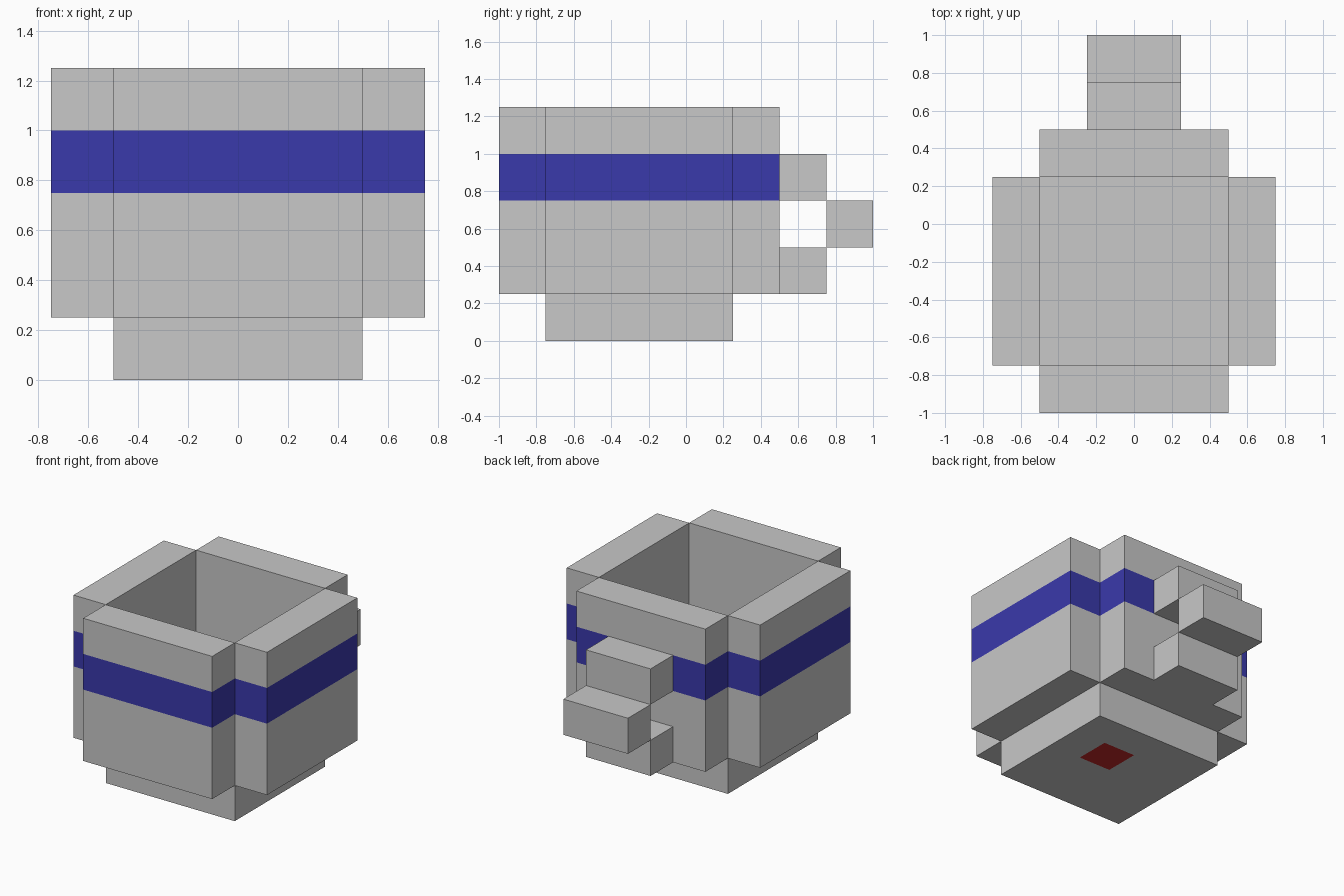
import bpy, bmesh
from mathutils import Vector

if "Cube" in bpy.data.objects:
    bpy.data.objects.remove(bpy.data.objects["Cube"])


def material(name, rgb):
    m = bpy.data.materials.new(name)
    m.diffuse_color = (*rgb, 1)
    m.use_nodes = True
    m.node_tree.nodes["Principled BSDF"].inputs["Base Color"].default_value = m.diffuse_color
    return m


GREY = material("light_grey", (0.58, 0.58, 0.58))
BLUE = material("band_blue", (0.042, 0.041, 0.407))
RED = material("red", (0.54, 0.02, 0.02))
CENTRE = Vector((0, -0.25, 0))  # axis of the cup


def box(name, lo, hi, mats=(GREY,), cuts=(), rule=None):
    """Box from lo to hi, sliced at (axis, position) cuts, painted by rule."""
    lo, hi = Vector(lo), Vector(hi)
    bm = bmesh.new()
    bmesh.ops.create_cube(bm, size=1)
    for v in bm.verts:
        v.co = (lo + hi) / 2 + v.co * (hi - lo)
    for axis, pos in cuts:
        n = Vector((0, 0, 0))
        n[axis] = 1
        bmesh.ops.bisect_plane(bm, geom=bm.verts[:] + bm.edges[:] + bm.faces[:],
                               plane_co=n * pos, plane_no=n)
    bm.normal_update()
    if rule:
        for f in bm.faces:
            f.material_index = int(rule(f.calc_center_median(), f.normal))
    me = bpy.data.meshes.new(name)
    bm.to_mesh(me)
    bm.free()
    for m in mats:
        me.materials.append(m)
    ob = bpy.data.objects.new(name, me)
    bpy.context.collection.objects.link(ob)
    return ob


# Cup floor, with one red square cut into its underside
box("cup_floor", (-0.5, -0.75, 0), (0.5, 0.25, 0.25), (GREY, RED),
    [(0, 0), (0, 0.25), (1, -0.25), (1, 0)],
    lambda c, n: n.z < -0.5 and 0 < c.x < 0.25 and -0.25 < c.y < 0)


# Walls: blue band on the outward-facing sides only
def band(c, n):
    out = c - CENTRE
    return 0.75 < c.z < 1 and n.x * out.x + n.y * out.y > 0.01


WALLS = {
    "front_wall": ((-0.5, -1), (0.5, -0.75)),
    "back_wall": ((-0.5, 0.25), (0.5, 0.5)),
    "left_wall": ((-0.75, -0.75), (-0.5, 0.25)),
    "right_wall": ((0.5, -0.75), (0.75, 0.25)),
}
for name, (lo, hi) in WALLS.items():
    box(name, (*lo, 0.25), (*hi, 1.25), (GREY, BLUE), [(2, 0.75), (2, 1)], band)

# Handle: two stubs and an outer grip
for name, y, z in (("handle_top", 0.5, 0.75), ("handle_grip", 0.75, 0.5),
                   ("handle_bottom", 0.5, 0.25)):
    box(name, (-0.25, y, z), (0.25, y + 0.25, z + 0.25))
